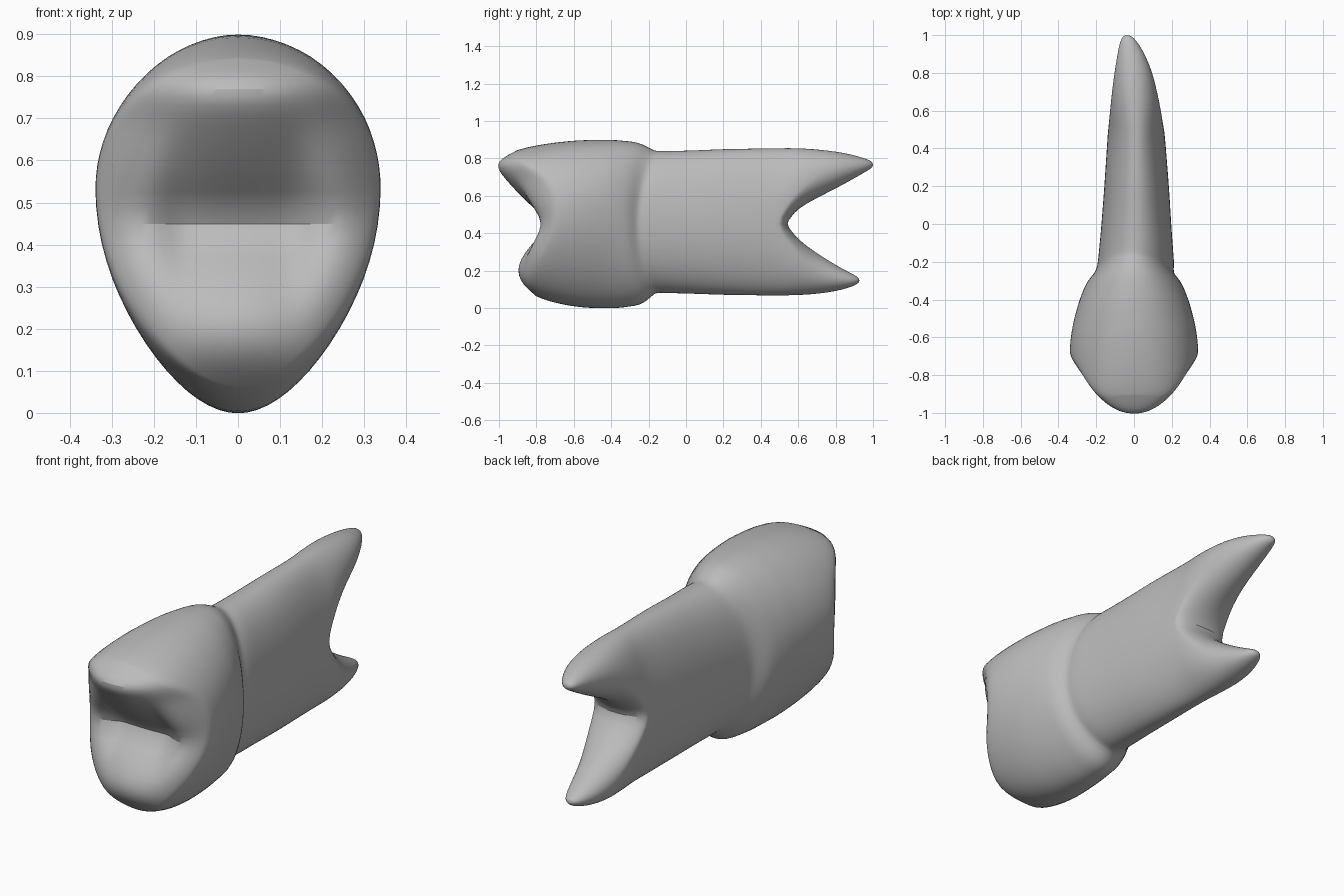
import bpy, bmesh
from math import sin, cos, pi

cube = bpy.data.objects.get("Cube")
if cube:
    bpy.data.objects.remove(cube)

N = 36          # points around a ring
H = N // 2
COLS = 14       # columns across the biting surface


def curve(points, t):
    """Piecewise linear lookup in a list of (t, value...) keys."""
    if t <= points[0][0]:
        return points[0][1:]
    for a, b in zip(points, points[1:]):
        if t <= b[0]:
            k = (t - a[0]) / (b[0] - a[0])
            return [p + (q - p) * k for p, q in zip(a[1:], b[1:])]
    return points[-1][1:]


# Biting surface: depth along the middle, two cusps with a valley between
BITE = [(.05, -.785), (.10, -.845), (.14, -.885), (.20, -.908), (.27, -.885), (.36, -.81),
        (.45, -.71), (.53, -.81), (.60, -.885), (.67, -.95), (.73, -1), (.77, -1.012),
        (.80, -.985), (.845, -.90)]


def bite(x, z):
    mid = curve(BITE, z)[0]
    k = min(1, (abs(x) / .335) ** 2.1)
    ridge = .06 * max(0, 1 - ((abs(x) - .24) / .1) ** 2) * max(0, 1 - ((z - .45) / .25) ** 2)
    return mid * (1 - k) - .7 * k - ridge


# Crown keys: t, half width, bottom, top, height of the widest point
CROWN = [(0, .207, .08, .84, .45), (.06, .229, .04, .866, .46), (.13, .255, .013, .889, .48),
         (.32, .29, -.004, .902, .52), (.55, .32, -.003, .899, .53), (.7, .333, .006, .889, .53),
         (.85, .341, .026, .873, .53), (.95, .341, .046, .857, .53), (1, .332, .06, .845, .53)]
# Root trunk keys: u, half width, bottom, top, x offset
TRUNK = [(0, .207, .08, .84, .01), (.3, .188, .075, .843, .012),
         (.6, .173, .068, .852, .014), (1, .152, .065, .855, .012)]
FORK_Y, FORK_Z = .47, .45
# Root branch keys: y, inner z, outer z, half width, x offset, roundness
UPPER = [(.47, .45, .855, .152, .012, 0), (.53, .487, .856, .144, .01, .3),
         (.6, .533, .855, .135, .008, .6), (.7, .588, .849, .12, .003, .9),
         (.8, .638, .837, .101, -.003, 1), (.88, .682, .822, .079, -.012, 1),
         (.95, .722, .802, .053, -.025, 1), (.985, .743, .789, .033, -.033, 1),
         (1, .755, .777, .014, -.036, 1)]
LOWER = [(.47, .45, .065, .152, .012, 0), (.53, .413, .066, .144, .01, .3),
         (.6, .367, .068, .132, .008, .6), (.68, .305, .073, .113, .003, .9),
         (.76, .255, .083, .094, 0, 1), (.83, .213, .096, .073, 0, 1),
         (.89, .182, .115, .048, 0, 1), (.915, .168, .128, .03, 0, 1),
         (.927, .156, .139, .012, 0, 1)]

bm = bmesh.new()


def bridge(a, b):
    n = len(a)
    for i in range(n):
        j = (i + 1) % n
        bm.faces.new((a[i], a[j], b[j], b[i]))


def egg(a, w, bottom, top, zc, cx=0):
    s = sin(a)
    return cx + w * cos(a), zc + s * ((top - zc) if s > 0 else (zc - bottom))


def crown_point(a, t):
    """Egg outline with fuller upper shoulders and a narrower lower end."""
    x, z = egg(a, *curve(CROWN, t))
    s = sin(a)
    fullness = -.14 if s < 0 else (.12 if x > 0 else .06)
    return x * (1 + fullness * s * s * min(1, 4 * t)), z


def neck_y(a):
    return -.165 - .09 * cos(a) ** 2


angles = [2 * pi * i / N for i in range(N)]

# Crown sides, from the curved neck line to the rim of the biting surface
rings = []
for t in (0, .06, .13, .22, .32, .43, .55, .7, .85, .95, 1):
    ring = []
    for a in angles:
        x, z = crown_point(a, t)
        y_rim = bite(*crown_point(a, 1))
        ring.append(bm.verts.new((x, neck_y(a) + (y_rim - neck_y(a)) * t, z)))
    rings.append(ring)
for a, b in zip(rings, rings[1:]):
    bridge(a, b)
neck, edge = rings[0], rings[-1]

# Biting surface, in rows joining each pair of rim points
rows = []
Q = N // 4
for i in range(-Q + 1, Q):
    right, left = edge[i % N], edge[(H - i) % N]
    row = [left]
    for c in range(1, COLS):
        p = left.co.lerp(right.co, c / COLS)
        row.append(bm.verts.new((p.x, bite(p.x, p.z), p.z)))
    rows.append(row + [right])
for a, b in zip(rows, rows[1:]):
    for c in range(COLS):
        bm.faces.new((a[c], a[c + 1], b[c + 1], b[c]))
for row, pole in ((rows[0], edge[(-Q) % N]), (rows[-1], edge[Q])):
    for c in range(COLS):
        bm.faces.new((row[c], row[c + 1], pole))

# Root trunk
last = neck
for u in (.04, .15, .3, .45, .6, .8, 1):
    w, bottom, top, cx = curve(TRUNK, u)
    ring = []
    for a in angles:
        x, z = egg(a, w, bottom, top, FORK_Z, cx)
        ring.append(bm.verts.new((x, neck_y(a) + (FORK_Y - neck_y(a)) * u, z)))
    bridge(last, ring)
    last = ring


# Two root branches, each starting on one half of the trunk's end
def branch(keys):
    previous = None
    for i, (y, inner, outer, w, cx, b) in enumerate(keys):
        m = inner + (outer - inner) * .5 * b
        ring = []
        for k in range(N):
            a = 2 * pi * k / N
            s = sin(a)
            z = m + s * ((outer - m) if k <= H else (m - inner))
            sag = .065 * max(0, 1 - i / 2) * max(0, -s)
            ring.append(bm.verts.new((cx + w * cos(a), y + sag, z)))
        if previous:
            bridge(previous, ring)
        previous = ring
    bm.faces.new(previous)


branch(UPPER)
branch(LOWER)

bmesh.ops.remove_doubles(bm, verts=bm.verts[:], dist=.0005)
bmesh.ops.recalc_face_normals(bm, faces=bm.faces[:])
mesh = bpy.data.meshes.new("tooth")
bm.to_mesh(mesh)
bm.free()

# Plain grey surface
grey = bpy.data.materials.new("plain grey")
grey.use_nodes = True
colour = (.5, .5, .5, 1)
grey.diffuse_color = colour
grey.node_tree.nodes["Principled BSDF"].inputs["Base Color"].default_value = colour
mesh.materials.append(grey)

tooth = bpy.data.objects.new("tooth", mesh)
bpy.context.collection.objects.link(tooth)
bpy.ops.object.select_all(action='DESELECT')
tooth.select_set(True)
bpy.context.view_layer.objects.active = tooth
bpy.ops.object.shade_smooth_by_angle(angle=1.0)
soften = tooth.modifiers.new("soften", 'SUBSURF')
soften.levels = soften.render_levels = 1
